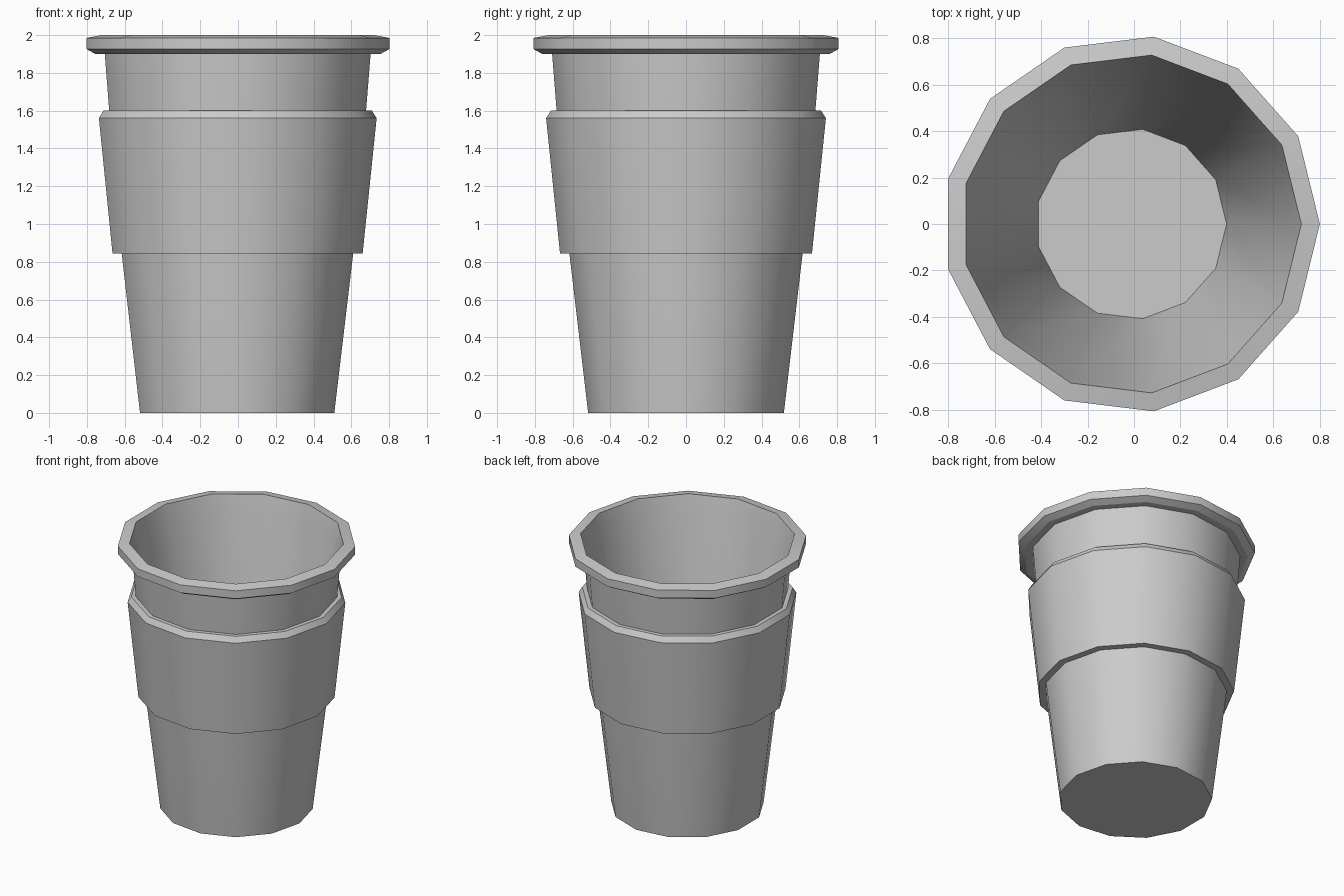
import bpy, bmesh, math

if "Cube" in bpy.data.objects:
    bpy.data.objects.remove(bpy.data.objects["Cube"])

SIDES = 13
CENTRE_X = -0.012   # an odd-sided ring is off-centre in its bounding box


def lathe(name, profile, cap_ends=False):
    """Spin an (r, z) profile, listed from bottom outside upwards, into a 13-sided part."""
    bm = bmesh.new()
    rings = []
    for r, z in profile:
        rings.append([bm.verts.new((CENTRE_X + r * math.cos(2 * math.pi * i / SIDES),
                                    r * math.sin(2 * math.pi * i / SIDES), z))
                      for i in range(SIDES)])
    for a, b in zip(rings, rings[1:]):
        for i in range(SIDES):
            j = (i + 1) % SIDES
            bm.faces.new((a[i], a[j], b[j], b[i]))
    if cap_ends:
        bm.faces.new(rings[0][::-1])
        bm.faces.new(rings[-1])
    mesh = bpy.data.meshes.new(name)
    bm.to_mesh(mesh)
    bm.free()
    obj = bpy.data.objects.new(name, mesh)
    bpy.context.collection.objects.link(obj)
    bpy.ops.object.select_all(action='DESELECT')
    obj.select_set(True)
    bpy.context.view_layer.objects.active = obj
    bpy.ops.object.shade_smooth_by_angle(angle=math.radians(29))
    return obj


# Cup: outer wall, overhanging rim, tapering inner wall down to the floor
lathe("cup", [
    (0.522, 0.0), (0.622, 0.845), (0.690, 1.6), (0.714, 1.9),
    (0.766, 1.9), (0.813, 1.926), (0.813, 1.985), (0.733, 2.0),
    (0.711, 1.9), (0.411, 0.1),
], cap_ends=True)

# Sleeve: thick band round the wall with a bevelled top edge
lathe("sleeve", [
    (0.621, 0.845), (0.672, 0.845), (0.746, 1.56), (0.721, 1.6), (0.689, 1.6),
])
